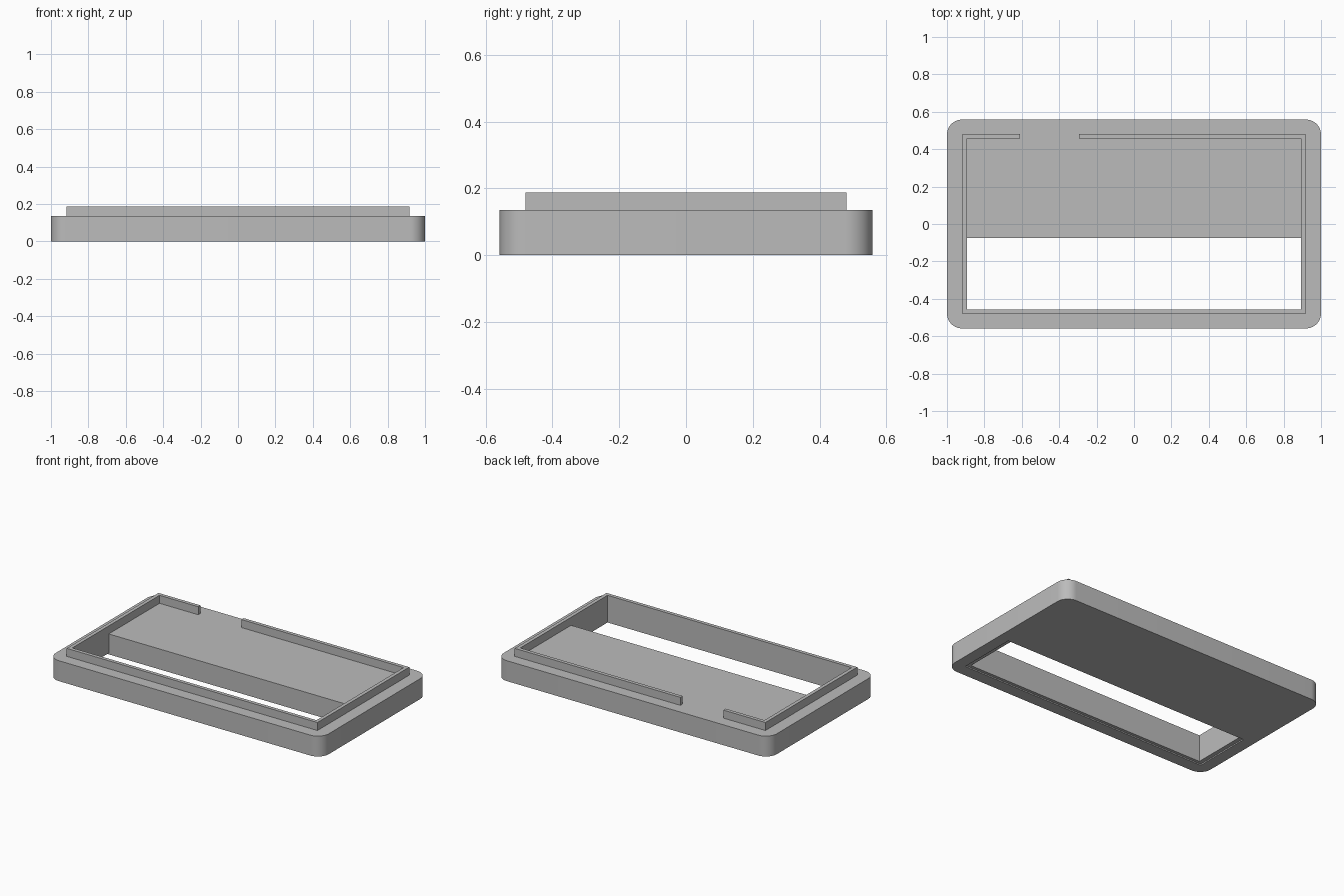
import bpy, bmesh, math

cube = bpy.data.objects.get("Cube")
if cube:
    bpy.data.objects.remove(cube, do_unlink=True)

grey = bpy.data.materials.new("plain_grey")
grey.use_nodes = True
colour = (0.5, 0.5, 0.5, 1)
grey.diffuse_color = colour
grey.node_tree.nodes["Principled BSDF"].inputs["Base Color"].default_value = colour

WIDTH, DEPTH, PLATE_TOP, RIM_TOP = 1.0, 0.558, 0.135, 0.188
RIM_X, RIM_Y, WALL = 0.918, 0.48, 0.024
WINDOW_BACK = -0.075


def prism(name, outline, z0, z1):
    """Extrude a flat outline from z0 to z1."""
    bm = bmesh.new()
    face = bm.faces.new([bm.verts.new((x, y, z0)) for x, y in outline])
    ext = bmesh.ops.extrude_face_region(bm, geom=[face])
    top = [v for v in ext["geom"] if isinstance(v, bmesh.types.BMVert)]
    bmesh.ops.translate(bm, verts=top, vec=(0, 0, z1 - z0))
    bmesh.ops.recalc_face_normals(bm, faces=bm.faces[:])
    mesh = bpy.data.meshes.new(name)
    bm.to_mesh(mesh)
    bm.free()
    mesh.materials.append(grey)
    obj = bpy.data.objects.new(name, mesh)
    bpy.context.collection.objects.link(obj)
    return obj


def rectangle(x, y0, y1):
    return [(-x, y0), (x, y0), (x, y1), (-x, y1)]


def rounded_rectangle(x, y, radius, steps=12):
    points = []
    for quarter, (sx, sy) in enumerate([(1, 1), (-1, 1), (-1, -1), (1, -1)]):
        for i in range(steps + 1):
            a = math.radians(90) * (quarter + i / steps)
            points.append((sx * (x - radius) + radius * math.cos(a),
                           sy * (y - radius) + radius * math.sin(a)))
    return points


def activate(obj):
    bpy.ops.object.select_all(action="DESELECT")
    obj.select_set(True)
    bpy.context.view_layer.objects.active = obj


def cut(obj, cutter):
    activate(obj)
    mod = obj.modifiers.new("cut", "BOOLEAN")
    mod.operation, mod.solver, mod.object = "DIFFERENCE", "EXACT", cutter
    bpy.ops.object.modifier_apply(modifier=mod.name)
    bpy.data.objects.remove(cutter, do_unlink=True)


# Base plate with rounded corners, a window and a shallow recess underneath
plate = prism("base_plate", rounded_rectangle(WIDTH, DEPTH, 0.08), 0, PLATE_TOP)
ix, iy = RIM_X - WALL, RIM_Y - WALL
cut(plate, prism("window_cutter", rectangle(ix, -iy, WINDOW_BACK), -0.1, 0.3))
cut(plate, prism("recess_cutter", rectangle(0.922, -0.476, WINDOW_BACK), -0.1, 0.008))
activate(plate)
bpy.ops.object.shade_smooth_by_angle(angle=math.radians(30))

# Raised rim around the plate, open along part of the back
gap_right, gap_left = -0.61, -0.295
rim = [(gap_left, RIM_Y), (RIM_X, RIM_Y), (RIM_X, -RIM_Y), (-RIM_X, -RIM_Y),
       (-RIM_X, RIM_Y), (gap_right, RIM_Y), (gap_right, iy), (-ix, iy),
       (-ix, -iy), (ix, -iy), (ix, iy), (gap_left, iy)]
prism("raised_rim", rim, PLATE_TOP, RIM_TOP)
